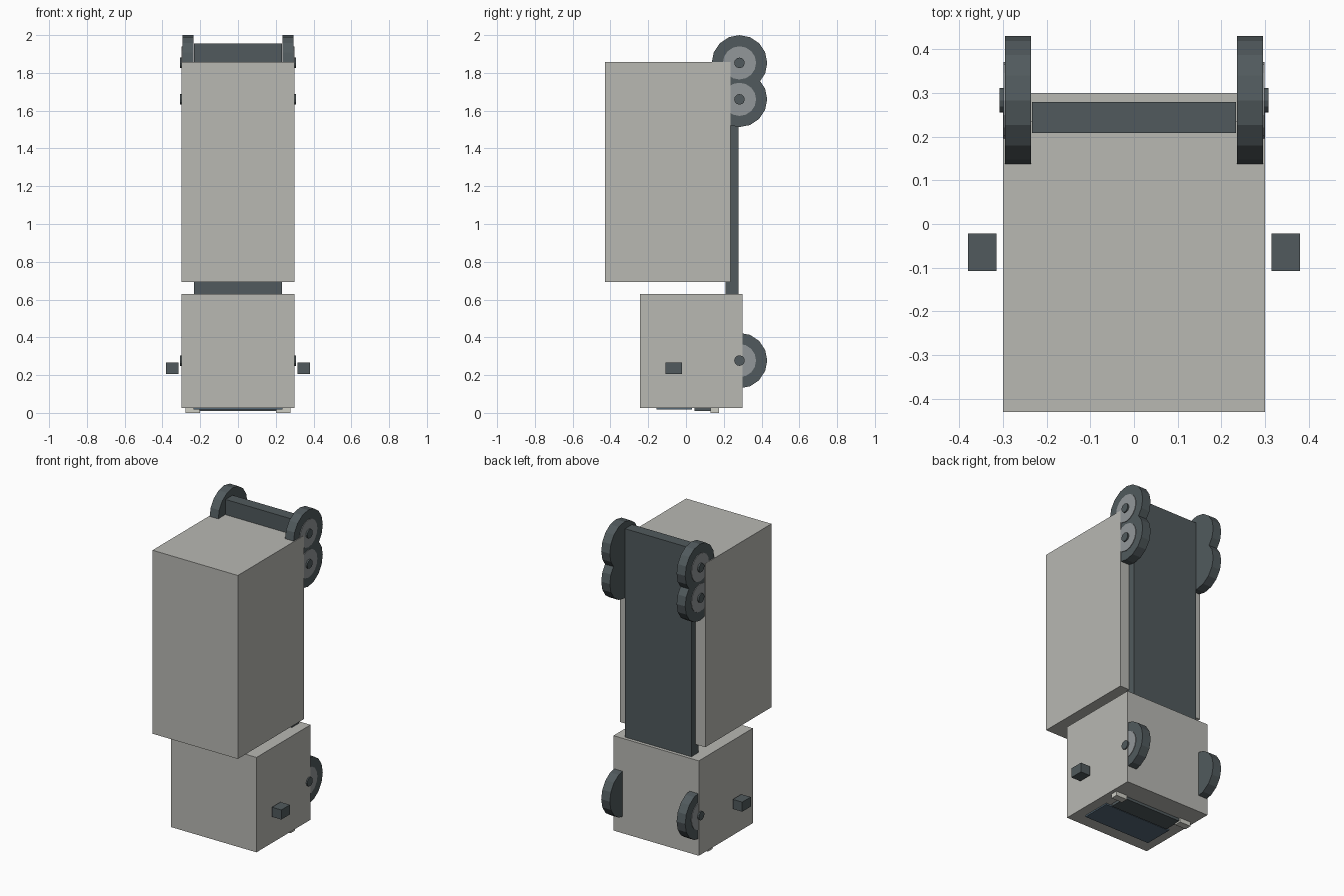
import bpy
from math import pi

cube = bpy.data.objects.get("Cube")
if cube:
    bpy.data.objects.remove(cube, do_unlink=True)


def material(name, rgb):
    m = bpy.data.materials.new(name)
    m.use_nodes = True
    m.diffuse_color = (*rgb, 1)
    m.node_tree.nodes["Principled BSDF"].inputs["Base Color"].default_value = (*rgb, 1)
    return m


body = material("pale grey paint", (0.48, 0.48, 0.45))
dark = material("dark slate", (0.082, 0.102, 0.109))
metal = material("hub grey", (0.29, 0.31, 0.32))
glass = material("dark blue glass", (0.09, 0.14, 0.185))
lamp = material("lamp white", (0.62, 0.62, 0.56))


def finish(name, mat):
    obj = bpy.context.object
    obj.name = name
    obj.data.materials.append(mat)
    return obj


def box(name, mat, x, y, z):
    """Box from its (low, high) range on each axis."""
    ranges = (x, y, z)
    bpy.ops.mesh.primitive_cube_add(size=1, location=[(a + b) / 2 for a, b in ranges])
    obj = finish(name, mat)
    obj.scale = [b - a for a, b in ranges]
    return obj


def disc(name, mat, radius, x, y, z, sides=16):
    """Cylinder along x between two x values."""
    bpy.ops.mesh.primitive_cylinder_add(
        vertices=sides, radius=radius, depth=abs(x[1] - x[0]),
        location=((x[0] + x[1]) / 2, y, z), rotation=(0, pi / 2, 0))
    return finish(name, mat)


# Truck standing on its nose: cargo box, cab and chassis
box("cargo_box", body, (-0.3, 0.3), (-0.43, 0.235), (0.692, 1.858))
box("cab", body, (-0.3, 0.3), (-0.243, 0.3), (0.027, 0.63))
box("chassis", dark, (-0.233, 0.233), (0.208, 0.279), (0.5, 1.955))

# Windscreen and grille on the nose
box("windscreen", glass, (-0.235, 0.235), (-0.155, 0.032), (0.018, 0.028))
box("grille", dark, (-0.205, 0.205), (0.046, 0.165), (0.01, 0.028))

for side, s in (("left", 1), ("right", -1)):
    def span(a, b):
        return tuple(sorted((s * a, s * b)))

    box(side + "_headlight", lamp, span(0.2, 0.278), (0.13, 0.175), (0, 0.028))
    box(side + "_mirror", dark, span(0.314, 0.38), (-0.108, -0.022), (0.205, 0.266))

    # Wheels with hub plate and cap on the outer side
    for axle, z in (("front", 0.277), ("middle", 1.66), ("rear", 1.853)):
        name = f"{side}_{axle}_"
        disc(name + "wheel", dark, 0.147, span(0.235, 0.295), 0.283, z)
        disc(name + "hub", metal, 0.088, span(0.28, 0.2985), 0.283, z)
        disc(name + "hub_cap", dark, 0.028, span(0.28, 0.308), 0.283, z, 12)
